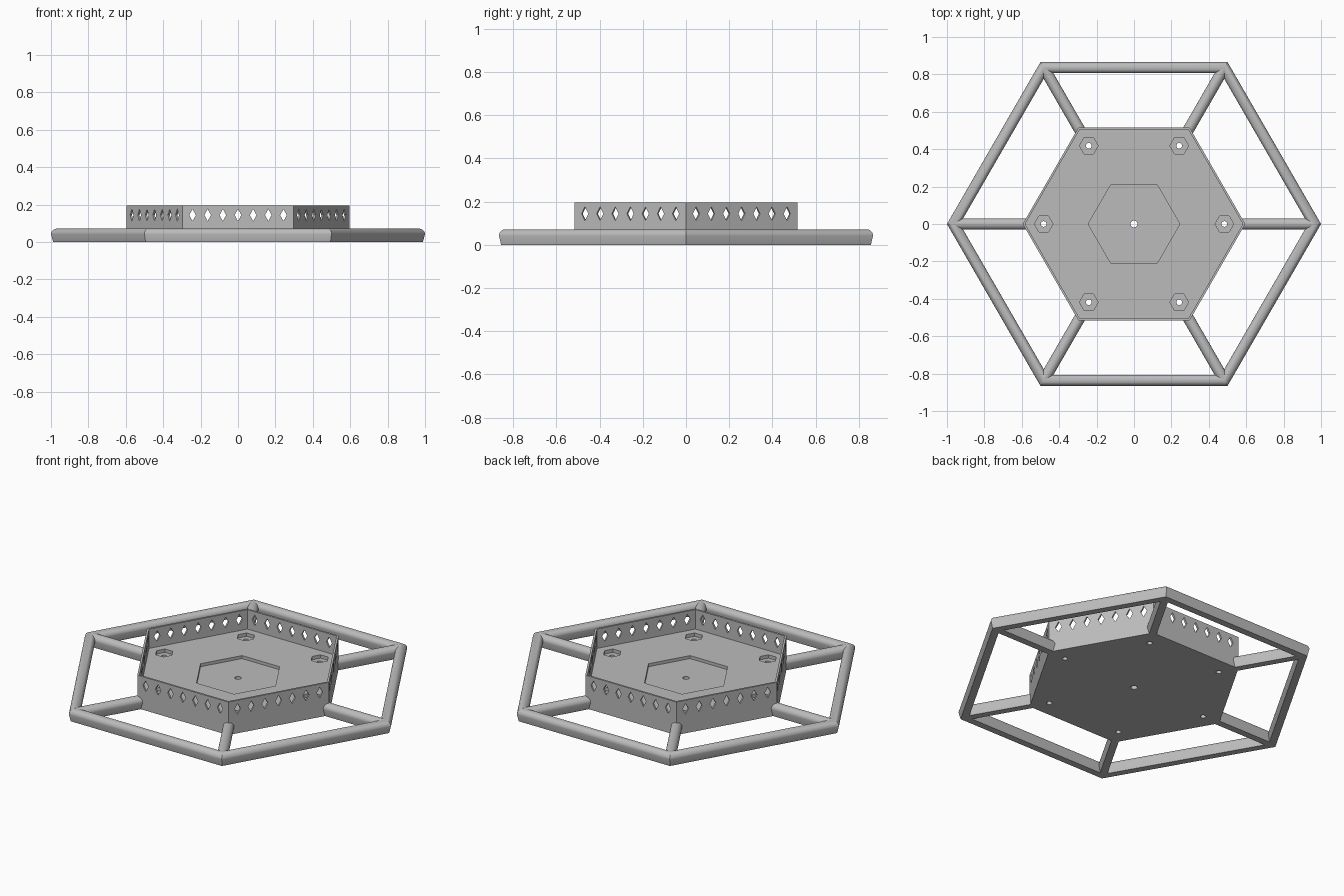
import bpy
import bmesh
from math import cos, sin, pi, radians
from mathutils import Matrix, Vector

cube = bpy.data.objects.get("Cube")
if cube:
    bpy.data.objects.remove(cube)

grey = bpy.data.materials.new("light grey plastic")
grey.use_nodes = True
GREY = (0.5, 0.5, 0.5, 1)
grey.diffuse_color = GREY
grey.node_tree.nodes["Principled BSDF"].inputs["Base Color"].default_value = GREY


def make_object(name, bm):
    bmesh.ops.recalc_face_normals(bm, faces=bm.faces)
    mesh = bpy.data.meshes.new(name)
    bm.to_mesh(mesh)
    bm.free()
    mesh.materials.append(grey)
    obj = bpy.data.objects.new(name, mesh)
    bpy.context.collection.objects.link(obj)
    return obj


def smooth(obj):
    bpy.ops.object.select_all(action="DESELECT")
    obj.select_set(True)
    bpy.context.view_layer.objects.active = obj
    bpy.ops.object.shade_smooth_by_angle(angle=radians(30))


def prism(bm, sides, radius, z0, z1, x=0, y=0):
    """Upright prism with a corner on +x."""
    place = Matrix.Translation((x, y, (z0 + z1) / 2))
    bmesh.ops.create_cone(bm, cap_ends=True, segments=sides, radius1=radius,
                          radius2=radius, depth=z1 - z0, matrix=place)
    

def hex_prism(bm, radius, z0, z1, x=0, y=0):
    ring = [(x + radius * cos(k * pi / 3), y + radius * sin(k * pi / 3)) for k in range(6)]
    extrude(bm, [Vector((px, py, z0)) for px, py in ring], Vector((0, 0, z1 - z0)))


def extrude(bm, points, offset):
    """Closed solid from a polygon moved along an offset."""
    low = [bm.verts.new(p) for p in points]
    high = [bm.verts.new(p + offset) for p in points]
    bridge(bm, low, high)
    bm.faces.new(low)
    bm.faces.new(high)


def bridge(bm, a, b):
    n = len(a)
    for i in range(n):
        bm.faces.new((a[i], a[(i + 1) % n], b[(i + 1) % n], b[i]))


def cut(target, bm):
    cutter = make_object("cutter", bm)
    cutter.hide_render = True
    mod = target.modifiers.new("cut", "BOOLEAN")
    mod.operation = "DIFFERENCE"
    mod.solver = "EXACT"
    mod.object = cutter
    bpy.context.view_layer.update()
    graph = bpy.context.evaluated_depsgraph_get()
    result = bpy.data.meshes.new_from_object(target.evaluated_get(graph))
    target.modifiers.clear()
    target.data = result
    bpy.data.objects.remove(cutter)


# Tube section: flat foot, leaning sides, round top
HALF, MID, FOOT = 0.03, 0.042, 0.02
section = [(-FOOT, 0), (FOOT, 0)]
section += [(HALF * cos(k * pi / 14), MID + HALF * sin(k * pi / 14)) for k in range(15)]

corners = [(cos(k * pi / 3), sin(k * pi / 3)) for k in range(6)]

# Outer hexagonal bumper with mitred corners
bm = bmesh.new()
miter = cos(pi / 6)
rings = [[bm.verts.new((cx * (1 - (HALF - u) / miter), cy * (1 - (HALF - u) / miter), z))
          for u, z in section] for cx, cy in corners]
for k in range(6):
    bridge(bm, rings[k], rings[(k + 1) % 6])
smooth(make_object("bumper_ring", bm))

# Six spokes joining the tray corners to the bumper corners
START, END = 0.57, 0.962
for k, (cx, cy) in enumerate(corners):
    bm = bmesh.new()
    out, side = Vector((cx, cy, 0)), Vector((-cy, cx, 0))
    extrude(bm, [out * START + side * u + Vector((0, 0, z)) for u, z in section],
            out * (END - START))
    smooth(make_object(f"spoke_{k + 1}", bm))

# Hexagonal tray: solid block, then hollowed
FLOOR, RIM, RADIUS, WALL = 0.08, 0.195, 0.595, 0.013
NUT_RING = 0.483
bm = bmesh.new()
hex_prism(bm, RADIUS, 0, RIM)
tray = make_object("tray", bm)

bm = bmesh.new()
hex_prism(bm, RADIUS - WALL, FLOOR, RIM + 0.1)
cut(tray, bm)

# Central recess, nut pockets and diamond wall openings
bm = bmesh.new()
hex_prism(bm, 0.245, FLOOR - 0.018, FLOOR + 0.01)
for cx, cy in corners:
    hex_prism(bm, 0.05, FLOOR - 0.02, FLOOR + 0.01, cx * NUT_RING, cy * NUT_RING)
for k in range(6):
    a = pi / 6 + k * pi / 3
    out, side = Vector((cos(a), sin(a), 0)), Vector((-sin(a), cos(a), 0))
    for i in range(-3, 4):
        centre = out * 0.47 + side * (i * 0.081) + Vector((0, 0, 0.144))
        tall = Vector((0, 0, 0.032))
        wide = side * 0.018
        extrude(bm, [centre + tall, centre + wide, centre - tall, centre - wide], out * 0.08)
cut(tray, bm)

# Screw holes through the floor
bm = bmesh.new()
prism(bm, 24, 0.018, -0.05, 0.1)
for cx, cy in corners:
    prism(bm, 24, 0.015, -0.05, 0.1, cx * NUT_RING, cy * NUT_RING)
cut(tray, bm)
smooth(tray)
